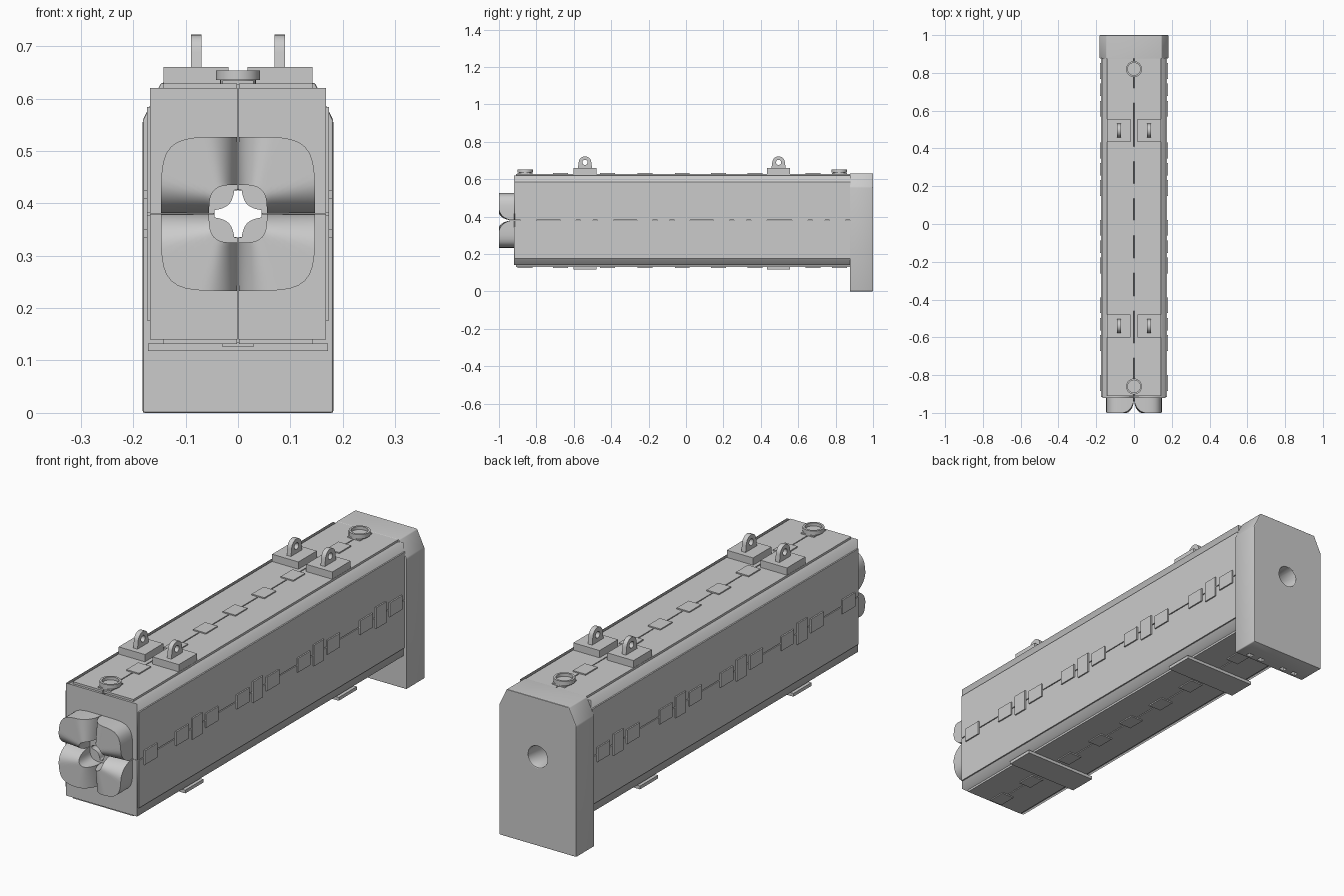
import bpy, bmesh, math
from math import sin, cos, pi, radians

if "Cube" in bpy.data.objects:
    bpy.data.objects.remove(bpy.data.objects["Cube"])

CZ = 0.38  # height of the beam axis


def box(name, x0, x1, y0, y1, z0, z1, bevel=0):
    bpy.ops.mesh.primitive_cube_add(size=1, location=((x0+x1)/2, (y0+y1)/2, (z0+z1)/2))
    o = bpy.context.object
    o.name = name
    o.scale = (x1-x0, y1-y0, z1-z0)
    bpy.ops.object.transform_apply(location=False, rotation=False, scale=True)
    if bevel:
        m = o.modifiers.new("bevel", "BEVEL")
        m.width, m.segments = bevel, 2
    return o


def prism(name, loops, depth, loc, rot=(pi/2, 0, 0)):
    """Extrude closed loops (outline, then holes) by depth, centred on loc."""
    c = bpy.data.curves.new(name, "CURVE")
    c.dimensions, c.fill_mode, c.extrude = "2D", "BOTH", depth/2
    for pts in loops:
        s = c.splines.new("POLY")
        s.points.add(len(pts)-1)
        for p, q in zip(s.points, pts):
            p.co = (q[0], q[1], 0, 1)
        s.use_cyclic_u = True
    o = bpy.data.objects.new(name, c)
    bpy.context.collection.objects.link(o)
    o.location, o.rotation_euler = loc, rot
    bpy.ops.object.select_all(action="DESELECT")
    bpy.context.view_layer.objects.active = o
    o.select_set(True)
    bpy.ops.object.convert(target="MESH")
    o = bpy.context.object
    bm = bmesh.new()
    bm.from_mesh(o.data)
    bmesh.ops.remove_doubles(bm, verts=bm.verts, dist=1e-5)
    bmesh.ops.recalc_face_normals(bm, faces=bm.faces)
    bm.to_mesh(o.data)
    bm.free()
    return o


def circle(r, n=32, cx=0, cy=0):
    return [(cx+r*cos(2*pi*i/n), cy+r*sin(2*pi*i/n)) for i in range(n)]


def smooth(o):
    bpy.ops.object.select_all(action="DESELECT")
    bpy.context.view_layer.objects.active = o
    o.select_set(True)
    bpy.ops.object.shade_smooth_by_angle(angle=radians(35))


# Yoke quarters with hyperbolic pole faces, mirrored around the axis
g = 0.0007
pole = [(0.007*(0.045/0.007)**(i/12), 0.045*(0.007/0.045)**(i/12)) for i in range(13)]
quarter = [(g, 0.045)] + pole + [(0.045, g), (0.168, g), (0.168, 0.24), (g, 0.24)]
yoke = prism("yoke_quarters", [quarter], 1.80, (0, -0.02, CZ))
m = yoke.modifiers.new("mirror", "MIRROR")
m.use_axis = (True, True, False)
m.use_mirror_merge = False

# Cover strips on the four faces, split by the seam
for s in (-1, 1):
    for t in (-1, 1):
        a, b = sorted((s*0.002, s*0.143))
        c, d = (0.619, 0.629) if t > 0 else (0.131, 0.141)
        box("face_strip", a, b, -0.91, 0.88, c, d)
        a, b = sorted((s*0.167, s*0.174))
        c, d = sorted((CZ+t*0.002, CZ+t*0.204))
        box("side_strip", a, b, -0.915, 0.88, c, d)

# Seam plates on the top and bottom
for y in (-0.86, -0.67, -0.42, -0.22, -0.02, 0.175, 0.37, 0.68, 0.82):
    box("top_seam_plate", -0.03, 0.03, y-0.04, y+0.04, 0.626, 0.634)
    box("bottom_seam_plate", -0.03, 0.03, y-0.04, y+0.04, 0.126, 0.134)

# Seam plates on both sides: tall narrow ones flanked by wider ones
for s in (-1, 1):
    a, b = sorted((s*0.172, s*0.180))
    box("side_seam_plate", a, b, -0.885, -0.80, CZ-0.03, CZ+0.03)
    for y in (-0.53, -0.12, 0.29, 0.71):
        box("side_tall_plate", a, b, y-0.033, y+0.033, CZ-0.045, CZ+0.045)
        for k in (-0.1, 0.1):
            box("side_seam_plate", a, b, y+k-0.042, y+k+0.042, CZ-0.03, CZ+0.03)

# Lifting lugs on pads, with support feet below
tab = [(-0.038, 0), (0.038, 0)] + [(0.034*cos(i*pi/12), 0.028+0.034*sin(i*pi/12)) for i in range(13)]
for y in (-0.54, 0.495):
    box("support_foot", -0.172, 0.172, y-0.061, y+0.061, 0.118, 0.132)
    for s in (-1, 1):
        box("lug_pad", s*0.08-0.062, s*0.08+0.062, y-0.062, y+0.062, 0.627, 0.66)
        lug = prism("lifting_lug", [tab, circle(0.014, 20, 0, 0.03)], 0.02,
                    (s*0.08, y, 0.66), (pi/2, 0, pi/2))
        smooth(lug)

# Survey target cups
for y in (-0.86, 0.82):
    smooth(prism("target_cup_base", [circle(0.034)], 0.012, (0, y, 0.634), (0, 0, 0)))
    smooth(prism("target_cup_ring", [circle(0.042), circle(0.033)], 0.018, (0, y, 0.644), (0, 0, 0)))


# Coil end: four rounded petals that curve back to the yoke at the seams
def rounded(r, n, a):
    k = r/(cos(a)**n+sin(a)**n)**(1/n)
    return k*cos(a), k*sin(a)


bm = bmesh.new()
N, M = 28, 10
grid = []
for i in range(N+1):
    u = i/N
    a = radians(0.6+88.8*(0.5-0.5*cos(pi*u)))
    (xi, zi), (xo, zo) = rounded(0.055, 3.5, a), rounded(0.147, 5, a)
    row = []
    for j in range(M+1):
        f = j/M
        x, z = xi+(xo-xi)*f, zi+(zo-zi)*f
        w = 0.042+0.023*f
        d = min(1, min(x, z)/w)
        row.append(bm.verts.new((x, -0.921-0.079*math.sqrt(max(0, 1-(1-d)**2)), z)))
    grid.append(row)
for i in range(N):
    for j in range(M):
        bm.faces.new((grid[i][j], grid[i+1][j], grid[i+1][j+1], grid[i][j+1]))
rim = [e for e in bm.edges if e.is_boundary]
ext = bmesh.ops.extrude_edge_only(bm, edges=rim)["geom"]
for v in ext:
    if isinstance(v, bmesh.types.BMVert):
        v.co.y = -0.918
bmesh.ops.recalc_face_normals(bm, faces=bm.faces)
me = bpy.data.meshes.new("coil_ends")
bm.to_mesh(me)
bm.free()
coil = bpy.data.objects.new("coil_ends", me)
bpy.context.collection.objects.link(coil)
coil.location.z = CZ
smooth(coil)
m = coil.modifiers.new("mirror", "MIRROR")
m.use_axis = (True, False, True)
m.use_mirror_merge = False
bpy.ops.object.modifier_move_to_index(modifier="mirror", index=0)

# End cover with sloped shoulders and beam hole
outline = [(-0.182, 0), (0.182, 0), (0.182, 0.558), (0.147, 0.63), (-0.147, 0.63), (-0.182, 0.558)]
cover = prism("end_cover", [outline, circle(0.045, 40, 0, CZ)], 0.124, (0, 0.938, 0))
m = cover.modifiers.new("bevel", "BEVEL")
m.width, m.segments, m.limit_method, m.angle_limit = 0.004, 2, "ANGLE", radians(25)

# Cable slots in the underside of the cover
for x in (-0.12, -0.06, 0.06, 0.12):
    cut = box("slot_cutter", x-0.013, x+0.013, 0.888, 0.908, -0.02, 0.02)
    cut.hide_render = True
    cut.hide_set(True)
    m = cover.modifiers.new("slot", "BOOLEAN")
    m.object, m.operation = cut, "DIFFERENCE"
